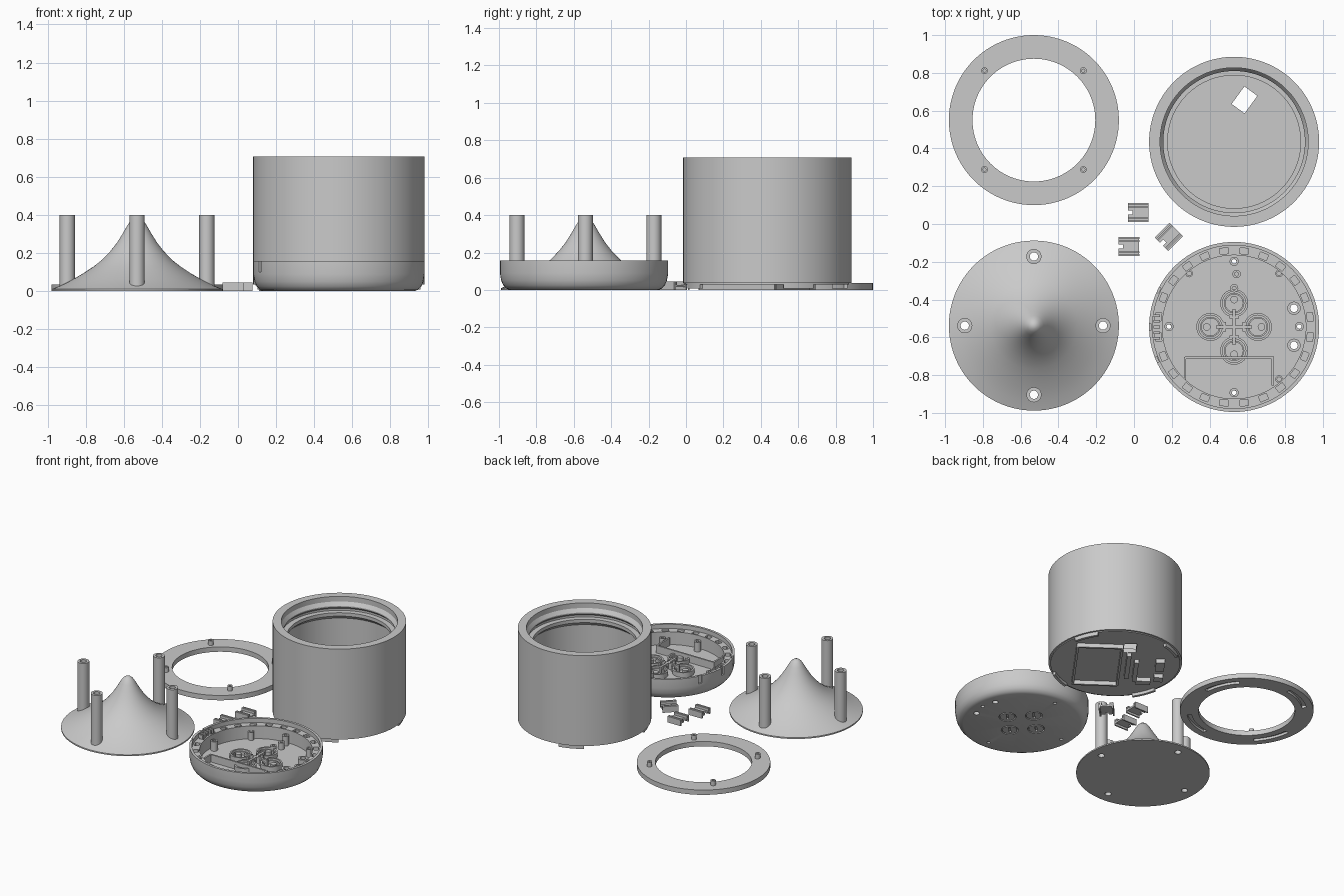
import bpy, bmesh, math
from mathutils import Matrix, Vector

if "Cube" in bpy.data.objects:
    bpy.data.objects.remove(bpy.data.objects["Cube"])

grey = bpy.data.materials.new("plain_grey")
grey.diffuse_color = (0.59, 0.59, 0.59, 1)
grey.use_nodes = True
grey.node_tree.nodes["Principled BSDF"].inputs["Base Color"].default_value = grey.diffuse_color
TAU = 2 * math.pi


def finish(name, bm, loc=(0, 0, 0), rot=0):
    bmesh.ops.remove_doubles(bm, verts=bm.verts, dist=1e-5)
    bmesh.ops.recalc_face_normals(bm, faces=bm.faces)
    me = bpy.data.meshes.new(name)
    bm.to_mesh(me)
    bm.free()
    me.materials.append(grey)
    ob = bpy.data.objects.new(name, me)
    ob.location = loc
    ob.rotation_euler[2] = rot
    bpy.context.collection.objects.link(ob)
    return ob


def add_lathe(bm, profile, c=(0, 0), a0=0.0, a1=TAU, segs=96):
    """Revolve a closed (radius, z) profile, fully or over an arc."""
    full = a1 - a0 > TAU - 1e-4
    rings = []
    for i in range(segs if full else segs + 1):
        a = a0 + (a1 - a0) * i / segs
        rings.append([bm.verts.new((c[0] + r * math.cos(a), c[1] + r * math.sin(a), z)) for r, z in profile])
    n = len(profile)
    for i in range(segs):
        p, q = rings[i], rings[(i + 1) % len(rings)]
        for j in range(n):
            k = (j + 1) % n
            if profile[j][0] < 1e-6 and profile[k][0] < 1e-6:
                continue
            if profile[j][0] < 1e-6:
                bm.faces.new((p[j], q[k], p[k]))
            elif profile[k][0] < 1e-6:
                bm.faces.new((p[j], q[j], p[k]))
            else:
                bm.faces.new((p[j], q[j], q[k], p[k]))
    if not full:
        bm.faces.new(rings[0])
        bm.faces.new(rings[-1])


def add_cyl(bm, c, r, z0, z1, segs=24):
    add_lathe(bm, [(0, z0), (r, z0), (r, z1), (0, z1)], c, segs=segs)


def add_tube(bm, c, r0, r1, z0, z1, segs=32, a0=0.0, a1=TAU):
    add_lathe(bm, [(r0, z0), (r1, z0), (r1, z1), (r0, z1)], c, a0, a1, segs)


def add_box(bm, c, size, z0, z1, rot=0.0):
    m = (Matrix.Translation((c[0], c[1], (z0 + z1) / 2)) @ Matrix.Rotation(rot, 4, 'Z')
         @ Matrix.Diagonal((size[0], size[1], z1 - z0, 1)))
    bmesh.ops.create_cube(bm, size=1, matrix=m)


def polar(r, a):
    return (r * math.cos(a), r * math.sin(a))


def select_only(ob):
    bpy.ops.object.select_all(action='DESELECT')
    ob.select_set(True)
    bpy.context.view_layer.objects.active = ob


def cut(ob, bm):
    cutter = finish("cutter", bm, ob.location)
    cutter.hide_render = True
    m = ob.modifiers.new("cut", 'BOOLEAN')
    m.operation, m.solver, m.object = 'DIFFERENCE', 'EXACT', cutter
    select_only(ob)
    bpy.context.view_layer.update()
    bpy.ops.object.modifier_apply(modifier="cut")
    bpy.data.objects.remove(cutter)


QUARTERS = [i * TAU / 4 for i in range(4)]

# Flat ring with locating pegs and curved slots underneath
RING = (-0.53, 0.55, 0)
bm = bmesh.new()
add_tube(bm, (0, 0), 0.325, 0.45, 0, 0.036, 96)
ring = finish("flat_ring", bm, RING)
bm = bmesh.new()
for a in QUARTERS:
    add_tube(bm, (0, 0), 0.375, 0.405, -0.01, 0.018, 12, a + 0.1, a + 0.75)
cut(ring, bm)
bm = bmesh.new()
for a in QUARTERS:
    add_tube(bm, polar(0.37, a + TAU / 8), 0.008, 0.018, 0.03, 0.07, 16)
finish("ring_pegs", bm, RING)

# Concave cone with four hollow posts
CONE = (-0.53, -0.538, 0)
bm = bmesh.new()
add_lathe(bm, [(0, 0), (0.45, 0), (0.45, 0.01), (0.40, 0.03), (0.34, 0.06), (0.28, 0.095), (0.23, 0.128),
               (0.185, 0.163), (0.14, 0.21), (0.105, 0.255), (0.075, 0.303), (0.052, 0.343), (0.035, 0.369),
               (0.018, 0.383), (0, 0.388)])
cone = finish("cone_deflector", bm, CONE)
bm = bmesh.new()
for a in QUARTERS:
    add_cyl(bm, polar(0.366, a), 0.04, 0.006, 0.4, 32)
posts = finish("cone_posts", bm, CONE)
for ob in (cone, posts):
    bm = bmesh.new()
    for a in QUARTERS:
        add_cyl(bm, polar(0.366, a), 0.022, -0.01, 0.42)
    cut(ob, bm)

# Tall cup with threaded mouth and a floor near the bottom
CUP = (0.53, 0.435, 0)
bm = bmesh.new()
add_lathe(bm, [(0, 0.03), (0.437, 0.03), (0.437, 0.036), (0.45, 0.036),
               (0.45, 0.708), (0.392, 0.708), (0.392, 0.67), (0.375, 0.645), (0.375, 0.635), (0.39, 0.62),
               (0.39, 0.605), (0.352, 0.605), (0.352, 0.58),
               (0.385, 0.55), (0.385, 0.06), (0, 0.06)], segs=128)
cup = finish("cup_body", bm, CUP)
TILT = math.radians(54)
bm = bmesh.new()
add_box(bm, (0.055, 0.222), (0.115, 0.085), 0.01, 0.12, TILT)
cut(cup, bm)

# Locking teeth and component holders below the cup
bm = bmesh.new()
for a in QUARTERS:
    add_tube(bm, (0, 0), 0.418, 0.437, 0.008, 0.032, 10, a + 0.2, a + 0.6)
finish("cup_teeth", bm, CUP)
bm = bmesh.new()
for u, v, su, sv in ((0, -0.27, 0.5, 0.015), (0, 0.03, 0.5, 0.015), (-0.25, -0.12, 0.015, 0.3),
                     (0.25, -0.12, 0.015, 0.3), (0.0, 0.085, 0.3, 0.03), (-0.06, 0.14, 0.25, 0.03),
                     (-0.2, 0.2, 0.05, 0.1), (0.02, 0.3, 0.12, 0.06), (-0.15, 0.3, 0.06, 0.06)):
    p = Matrix.Rotation(TILT, 2) @ Vector((u, v))
    add_box(bm, p, (su, sv), 0, 0.04, TILT)
finish("cup_holders", bm, CUP)

# Shallow round base with notched inner ledge
BASE = (0.53, -0.545, 0)
bm = bmesh.new()
add_lathe(bm, [(0, 0), (0.395, 0), (0.415, 0.007), (0.432, 0.025), (0.443, 0.05), (0.45, 0.09), (0.45, 0.157),
               (0.432, 0.157), (0.432, 0.125), (0.38, 0.125), (0.38, 0.03), (0, 0.03)])
base = finish("base_tray", bm, BASE)
screws = [(0, 0.347), (0, -0.348), (-0.345, 0.002), (0.345, 0.002)]
buttons = [(0.317, 0.099), (0.317, -0.097)]
pads = [polar(0.126, a) for a in QUARTERS]
bm = bmesh.new()
for i in range(24):
    a = (i + 0.5) * TAU / 24
    add_box(bm, polar(0.405, a), (0.032, 0.045), 0.09, 0.14, a)
for p in screws:
    add_cyl(bm, p, 0.012, -0.02, 0.045, 16)
for p in buttons:
    add_cyl(bm, p, 0.02, -0.02, 0.045, 20)
for p in pads:
    add_tube(bm, p, 0.05, 0.058, -0.02, 0.012)
    add_box(bm, p, (0.07, 0.012), -0.02, 0.012, TAU / 8)
for deg in (154, 180, 203):
    a = math.radians(deg)
    add_box(bm, polar(0.45, a), (0.024, 0.03), 0.1, 0.17, a)
cut(base, bm)

# Base fittings: sleeves, plugs, pad rings
bm = bmesh.new()
for p in screws:
    add_tube(bm, p, 0.012, 0.024, 0.025, 0.1, 20)
for p in buttons:
    add_tube(bm, p, 0.02, 0.035, 0.025, 0.11, 24)
for p in ((0.013, 0.28), (0, 0.205)):
    add_tube(bm, p, 0.01, 0.022, 0.025, 0.08, 20)
for p in ((-0.238, 0.283), (0.238, 0.283), (0.238, -0.277)):
    add_tube(bm, p, 0.011, 0.02, 0.025, 0.09, 20)
finish("base_sleeves", bm, BASE)
bm = bmesh.new()
for p in pads:
    add_tube(bm, p, 0.062, 0.074, 0.025, 0.065)
    add_tube(bm, p, 0.046, 0.054, 0.025, 0.055)
    q = Vector(p) * 1.15
    add_cyl(bm, q, 0.02, 0.025, 0.06, 20)
finish("pad_rings", bm, BASE)

# Cross brace between the pads
bm = bmesh.new()
add_box(bm, (0, 0), (0.19, 0.016), 0.025, 0.075)
add_box(bm, (0, 0), (0.016, 0.19), 0.025, 0.075)
for a in QUARTERS:
    add_box(bm, polar(0.05, a), (0.012, 0.05), 0.025, 0.07, a)
finish("cross_brace", bm, BASE)

# Low wall around the battery bay
bm = bmesh.new()
for c, s in (((-0.025, -0.163), (0.47, 0.012)), ((-0.26, -0.225), (0.012, 0.13)), ((0.205, -0.235), (0.012, 0.15))):
    add_box(bm, c, s, 0.025, 0.085)
for i in range(5):
    add_box(bm, (-0.41, -0.06 + 0.03 * i), (0.035, 0.014), 0.12, 0.15)
finish("battery_bay", bm, BASE)

# Three loose channel clips
for i, (x, y, ang) in enumerate(((0.022, 0.06, 0), (-0.027, -0.12, 0), (0.185, -0.068, 45))):
    bm = bmesh.new()
    add_box(bm, (0.012, 0), (0.085, 0.09), 0.015, 0.027)
    for s in (-1, 1):
        add_box(bm, (-0.042, s * 0.028), (0.026, 0.034), 0.015, 0.027)
        add_box(bm, (0, s * 0.045), (0.11, 0.01), 0, 0.045)
        add_box(bm, (0, s * 0.03), (0.11, 0.008), 0.02, 0.045)
    finish("clip_%d" % (i + 1), bm, (x, y, 0), math.radians(ang))

# Smooth the round surfaces and keep crisp edges
for ob in list(bpy.context.scene.objects):
    select_only(ob)
    bpy.ops.object.shade_smooth_by_angle(angle=math.radians(30))
